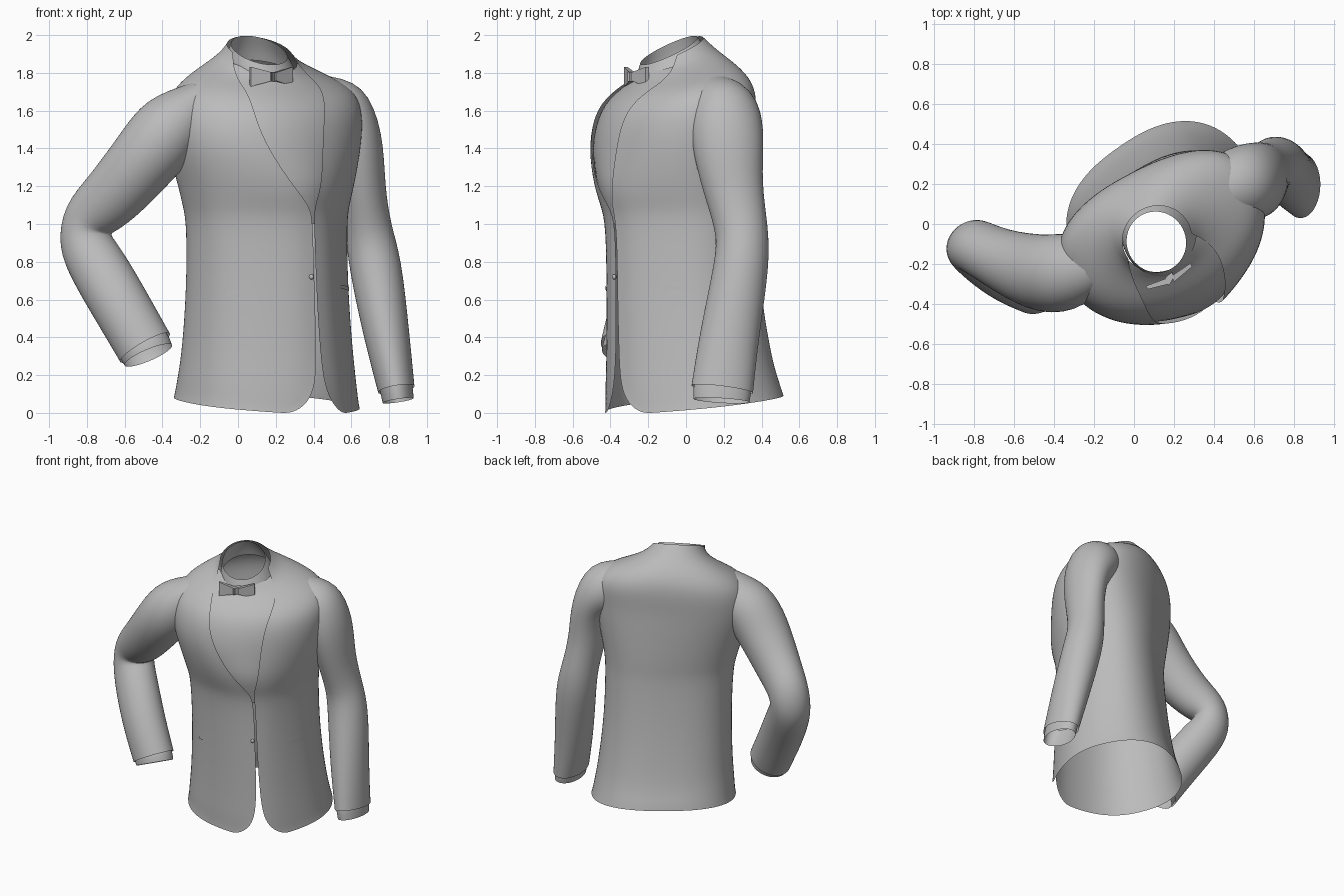
import bpy, bmesh
from math import sin, cos, asin, pi, radians, copysign
from mathutils import Vector

cube = bpy.data.objects.get("Cube")
if cube:
    bpy.data.objects.remove(cube)

cloth = bpy.data.materials.new("plain grey cloth")
cloth.use_nodes = True
GREY = (0.5, 0.5, 0.5, 1)
cloth.diffuse_color = GREY
cloth.node_tree.nodes["Principled BSDF"].inputs["Base Color"].default_value = GREY

# Body sections: height, centre x, centre y, half width, half depth, tilt, opening
BODY = [
    (.05, .165, .035, .503, .43, .12, .16),
    (.10, .165, .03, .493, .425, .11, .08),
    (.18, .165, .02, .483, .415, .08, .03),
    (.32, .165, .01, .465, .4, .03, .012),
    (.65, .16, -.01, .442, .38, 0, .006),
    (1.0, .155, -.02, .445, .372, 0, .005),
    (1.09, .15, -.03, .46, .387, 0, .01),
    (1.2, .15, -.045, .485, .415, 0, .085),
    (1.4, .14, -.055, .535, .435, 0, .16),
    (1.55, .14, -.045, .545, .42, 0, .195),
    (1.66, .14, -.02, .53, .395, .05, .21),
    (1.74, .14, -.005, .47, .335, .1, .22),
    (1.80, .13, -.01, .36, .27, .2, .22),
    (1.86, .12, -.05, .22, .21, .35, .195),
    (1.92, .115, -.075, .175, .165, .45, .169),
]


def clamp(t):
    return max(0, min(1, t))


def frame(z):
    """Sideways and backward directions; the chest twists against the hips."""
    turn = radians(35 - 8 * clamp((z - 1.05) * 2))
    return Vector((cos(turn), sin(turn), 0)), Vector((-sin(turn), cos(turn), 0))


def section(z):
    for low, high in zip(BODY, BODY[1:]):
        if z <= high[0]:
            t = (z - low[0]) / (high[0] - low[0])
            return [p + (q - p) * t for p, q in zip(low, high)]
    return BODY[-1]


def body_point(row, angle, offset=0):
    """Point on the body; angle 0 is the chest centre, positive to the left."""
    z, cx, cy, a, b, tilt, _ = row
    side, back = frame(z)
    s, c = sin(angle), cos(angle)
    if c < 0:
        # The back is flatter and squarer than the front
        flat = clamp((1.9 - z) * 4)
        s, c = (copysign(abs(f) ** (2 / (2 + .45 * flat)), f) for f in (s, c))
        c *= 1 - .2 * flat * clamp(z / 1.4)
    ridge = .055 * clamp((1.4 - z) * 4) * clamp(c) ** 8
    v = -(b + offset) * c - ridge
    p = Vector((cx, cy, z)) + side * (a + offset) * s + back * v
    p.z += tilt * v
    return p


def finish(name, bm, levels=0):
    mesh = bpy.data.meshes.new(name)
    bm.to_mesh(mesh)
    bm.free()
    mesh.materials.append(cloth)
    obj = bpy.data.objects.new(name, mesh)
    bpy.context.collection.objects.link(obj)
    if levels:
        mod = obj.modifiers.new("smooth cloth", "SUBSURF")
        mod.levels = mod.render_levels = levels
        for poly in mesh.polygons:
            poly.use_smooth = True


def loft(name, rings, closed=False, levels=1):
    """Skin a list of equal-length rings of points."""
    bm = bmesh.new()
    rows = [[bm.verts.new(p) for p in ring] for ring in rings]
    n = len(rows[0])
    for r, s in zip(rows, rows[1:]):
        for i in range(n if closed else n - 1):
            j = (i + 1) % n
            bm.faces.new((r[i], r[j], s[j], s[i]))
    finish(name, bm, levels)


# Jacket body, open at the chest and rounded at the front hem
rings = []
for row in BODY:
    half = asin(row[6] / row[3])
    start = half - .09 * clamp((row[0] - 1.05) * 4)
    rings.append([body_point(row, start + (2 * pi - 2 * half) * i / 40) for i in range(41)])
loft("jacket_body", rings, levels=2)

# Shirt front, just behind the lapels
rings = []
for z in (1.0, 1.1, 1.2, 1.3, 1.4, 1.5, 1.6, 1.68, 1.76, 1.82, 1.87):
    rings.append([body_point(section(z), -1.35 + 2.7 * i / 20, -.018) for i in range(21)])
loft("shirt_front", rings)

# Shirt collar, sloping down to the front
COLLAR = [(1.80, .13, -.065, .19, .215, .35, 0), (1.855, .12, -.075, .178, .19, .42, 0),
          (1.92, .112, -.09, .15, .155, .5, 0)]
loft("shirt_collar", [[body_point(r, 2 * pi * i / 24) for i in range(24)] for r in COLLAR], True)


def tube(name, path, across):
    """Open tube: each stop is a centre, a radius along 'across' and a second radius."""
    points = [Vector(p[:3]) for p in path]
    rings = []
    for k, (p, stop) in enumerate(zip(points, path)):
        along = (points[min(k + 1, len(path) - 1)] - points[max(k - 1, 0)]).normalized()
        s = Vector(across)
        s = (s - along * s.dot(along)).normalized()
        t = along.cross(s)
        rings.append([p + s * stop[3] * cos(2 * pi * i / 16) + t * stop[4] * sin(2 * pi * i / 16)
                      for i in range(16)])
    loft(name, rings, True, 2)


# Sleeves: the left hangs, the right bends at the elbow
tube("left_sleeve", [
    (.39, .15, 1.66, .15, .14), (.54, .21, 1.605, .195, .205), (.64, .22, 1.44, .2, .14),
    (.66, .245, 1.19, .16, .12), (.69, .3, .97, .14, .125), (.725, .3, .8, .148, .145),
    (.785, .23, .42, .16, .125), (.838, .192, .125, .168, .1)], (0, 1, 0))
tube("left_cuff", [(.825, .2, .2, .15, .09), (.838, .192, .13, .158, .09),
                   (.848, .188, .065, .152, .085)], (0, 1, 0))
tube("right_sleeve", [
    (-.19, -.19, 1.66, .14, .11), (-.35, -.25, 1.525, .21, .205), (-.48, -.25, 1.36, .2, .19),
    (-.675, -.175, 1.13, .152, .168), (-.795, -.11, 1.03, .138, .15),
    (-.818, -.105, .91, .138, .15), (-.73, -.18, .755, .146, .16),
    (-.61, -.265, .55, .147, .158), (-.492, -.32, .345, .138, .155)], (0, 1, 0))
tube("right_cuff", [(-.53, -.3, .41, .122, .138), (-.49, -.32, .34, .127, .145),
                    (-.475, -.33, .305, .122, .14)], (0, 1, 0))

# Bow tie: two flared wings and a knot
tie_centre = Vector((.185, -.28, 1.78))
tie_side, tie_back = frame(1.8)


def wedge(name, inner, outer, h_in, h_out, depth):
    bm = bmesh.new()
    corners = []
    for u, h, d, sweep in ((inner, h_in, depth, 0), (outer, h_out, depth * .6, .02)):
        for f, s in ((-1, -1), (1, -1), (1, 1), (-1, 1)):
            corners.append(bm.verts.new(tie_centre + tie_side * u + tie_back * (f * d + sweep)
                                        + Vector((0, 0, s * h))))
    a, b = corners[:4], corners[4:]
    bm.faces.new(a)
    bm.faces.new(b[::-1])
    for i in range(4):
        j = (i + 1) % 4
        bm.faces.new((a[i], b[i], b[j], a[j]))
    bmesh.ops.recalc_face_normals(bm, faces=bm.faces)
    finish(name, bm)


wedge("bow_left_wing", .01, .125, .022, .052, .016)
wedge("bow_right_wing", -.01, -.125, .022, .052, .016)
wedge("bow_knot", -.022, .022, .025, .025, .022)


def welt(name, z0, z1, angle0, angle1, height):
    """Thin strip lying on the jacket."""
    rings = []
    for dz in (-height / 2, height / 2):
        rings.append([body_point(section(z0 + (z1 - z0) * i / 8 + dz),
                                 angle0 + (angle1 - angle0) * i / 8, .006) for i in range(9)])
    loft(name, rings)


# Pocket welts and the front button
welt("right_hip_pocket", .63, .67, -1.1, -.5, .02)
welt("left_hip_pocket", .67, .65, .5, 1.1, .02)
bm = bmesh.new()
bmesh.ops.create_uvsphere(bm, u_segments=12, v_segments=6, radius=.014)
bmesh.ops.translate(bm, verts=bm.verts, vec=body_point(section(.72), -.05))
finish("front_button", bm, 1)
